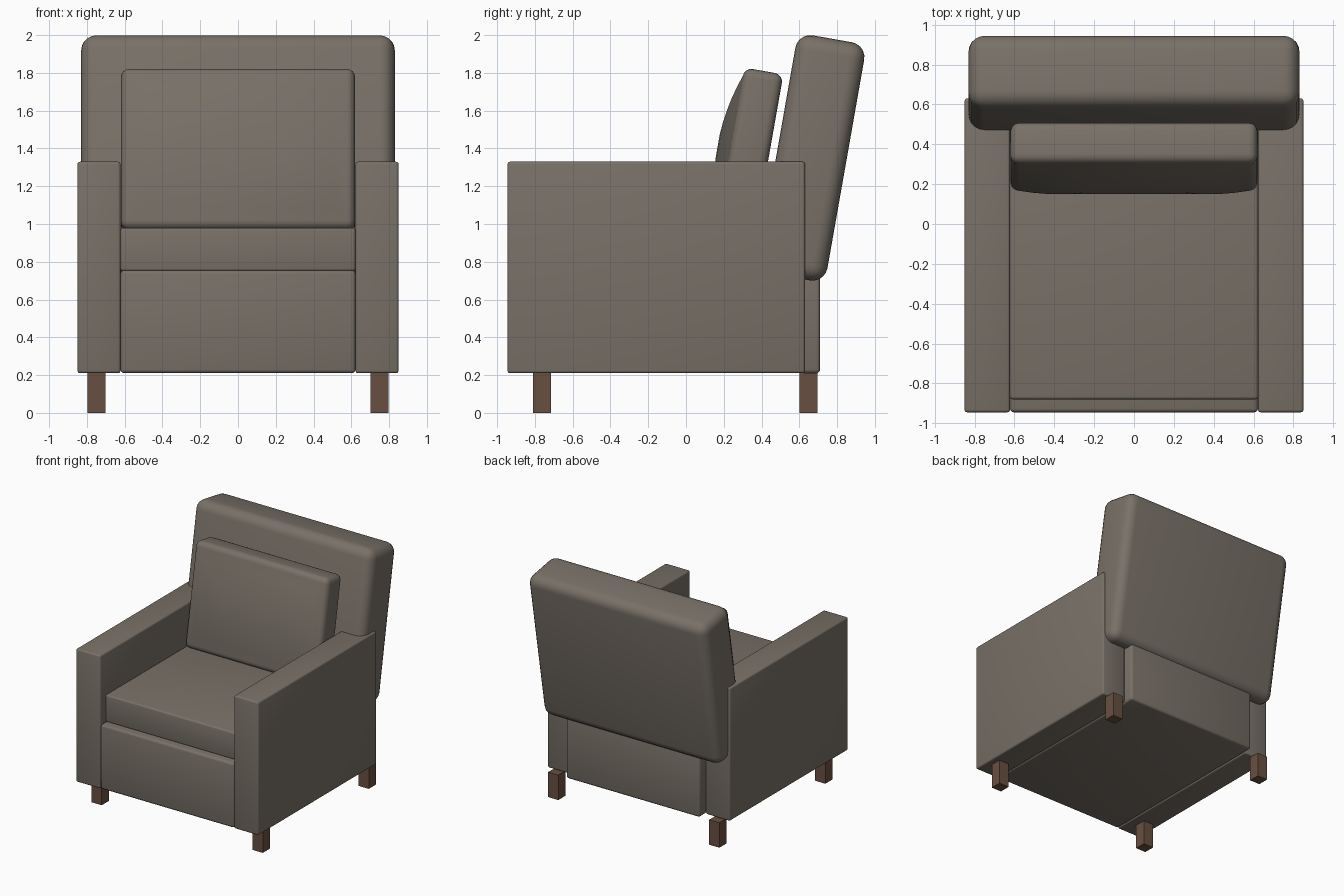
import bpy, bmesh, math

if "Cube" in bpy.data.objects:
    bpy.data.objects.remove(bpy.data.objects["Cube"])


def material(name, rgb):
    m = bpy.data.materials.new(name)
    m.diffuse_color = (*rgb, 1)
    m.use_nodes = True
    m.node_tree.nodes["Principled BSDF"].inputs["Base Color"].default_value = m.diffuse_color
    return m


FABRIC = material("fabric", (0.19, 0.165, 0.137))
WOOD = material("wood", (0.14, 0.078, 0.052))
TILT = math.radians(-10)


def rounded_box(name, centre, size, radius, mat=FABRIC, segments=3, tilt=0, bulge=0):
    """Bevelled box; bulge puffs out the front (-y) face."""
    bm = bmesh.new()
    bmesh.ops.create_cube(bm, size=1)
    for v in bm.verts:
        v.co = [c * s for c, s in zip(v.co, size)]
    if radius:
        bmesh.ops.bevel(bm, geom=bm.edges[:], offset=radius, segments=segments,
                        profile=0.5, affect='EDGES')
    if bulge:
        # nested rings on the front panel, raised towards the middle
        front = min(bm.faces, key=lambda f: f.calc_center_median().y)
        hx, hz = size[0] / 2 - radius, size[2] / 2 - radius
        for i in range(5):
            bmesh.ops.inset_region(bm, faces=[front], thickness=0.065, use_even_offset=True)
            t = max(abs(v.co.z) for v in front.verts) / hz
            for v in front.verts:
                v.co.y = -size[1] / 2 - bulge * (1 - t * t)
    me = bpy.data.meshes.new(name)
    bm.to_mesh(me)
    bm.free()
    ob = bpy.data.objects.new(name, me)
    bpy.context.collection.objects.link(ob)
    ob.location = centre
    ob.rotation_euler.x = tilt
    me.materials.append(mat)
    bpy.ops.object.select_all(action='DESELECT')
    ob.select_set(True)
    bpy.context.view_layer.objects.active = ob
    bpy.ops.object.shade_smooth_by_angle(angle=math.radians(35))
    return ob


def span_box(name, lo, hi, radius, **kw):
    """Rounded box given by its two extreme corners."""
    centre = [(a + b) / 2 for a, b in zip(lo, hi)]
    return rounded_box(name, centre, [b - a for a, b in zip(lo, hi)], radius, **kw)


# Base and seat cushion
span_box("base", (-0.622, -0.945, 0.21), (0.622, 0.71, 0.755), 0.02)
span_box("seat_cushion", (-0.622, -0.88, 0.75), (0.622, 0.55, 0.98), 0.015)

# Backrest and puffed back pillow, both leaning back
rounded_box("backrest", (0, 0.664, 1.35), (1.66, 0.37, 1.28), 0.08,
            segments=5, tilt=TILT)
rounded_box("back_pillow", (0, 0.337, 1.385), (1.24, 0.21, 0.863), 0.045,
            segments=4, tilt=TILT, bulge=0.068)

# Arms and legs on both sides
for side, s in (("left", -1), ("right", 1)):
    rounded_box(side + "_arm", (s * 0.736, -0.1575, 0.77), (0.228, 1.575, 1.12), 0.014)
    for end, y in (("front", -0.762), ("back", 0.648)):
        rounded_box(f"{end}_{side}_leg", (s * 0.75, y, 0.105), (0.095, 0.095, 0.21),
                    0, mat=WOOD)
